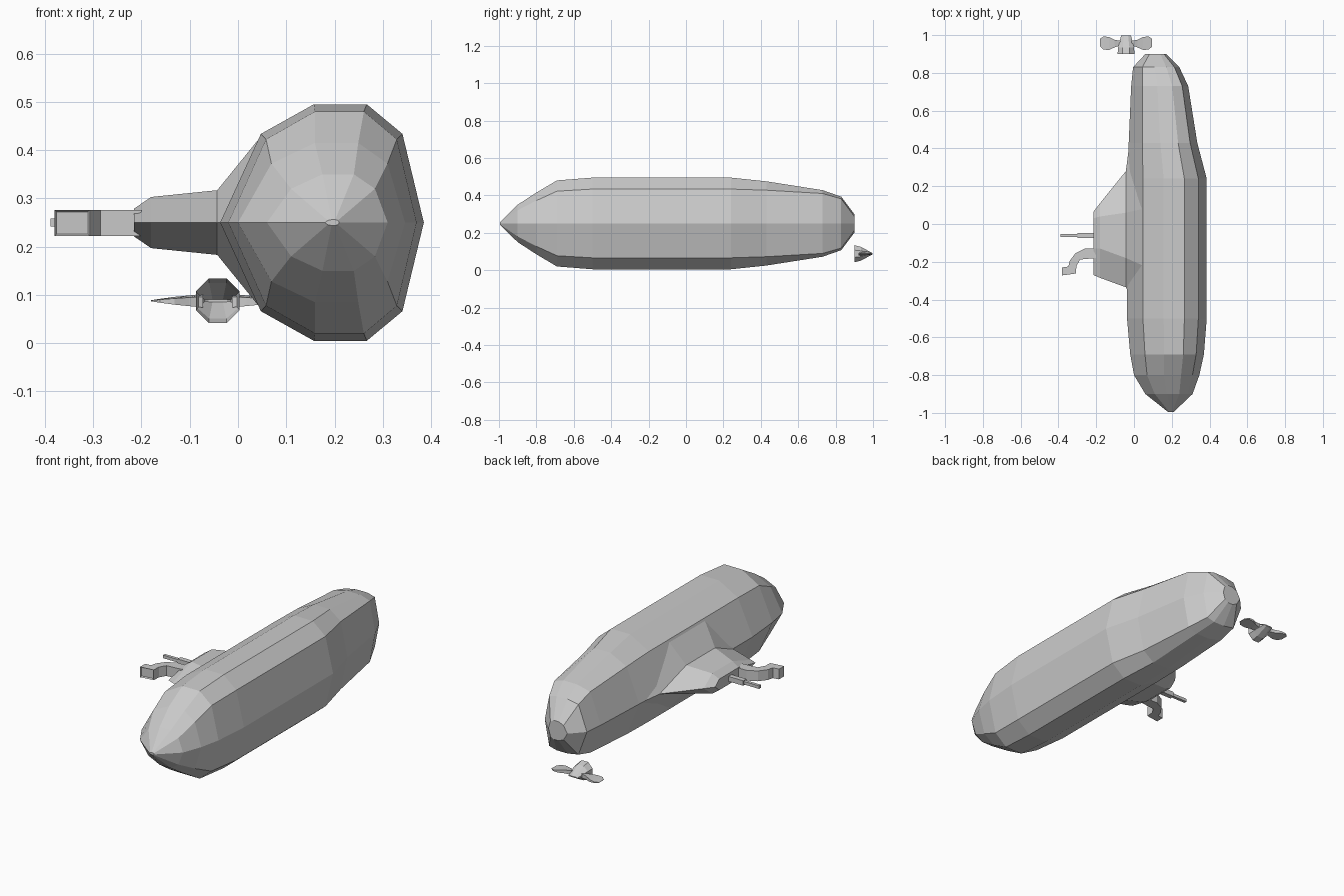
import bpy, bmesh
from mathutils import Vector

if "Cube" in bpy.data.objects:
    bpy.data.objects.remove(bpy.data.objects["Cube"])

ZC = 0.25  # height of the hull axis


def finish(bm, name):
    bmesh.ops.recalc_face_normals(bm, faces=bm.faces)
    mesh = bpy.data.meshes.new(name)
    bm.to_mesh(mesh)
    bm.free()
    obj = bpy.data.objects.new(name, mesh)
    bpy.context.collection.objects.link(obj)
    return obj


def loft(name, rings, cap_start=True, cap_end=True):
    """Skin a list of equally long point rings."""
    bm = bmesh.new()
    loops = [[bm.verts.new(p) for p in ring] for ring in rings]
    n = len(loops[0])
    for a, b in zip(loops, loops[1:]):
        for i in range(n):
            j = (i + 1) % n
            bm.faces.new((a[i], a[j], b[j], b[i]))
    if cap_start:
        bm.faces.new(loops[0])
    if cap_end:
        bm.faces.new(loops[-1])
    bmesh.ops.remove_doubles(bm, verts=bm.verts, dist=0.0005)
    return finish(bm, name)


# Hull: ten-sided sections from pointed nose to blunt offset tail
def hull_ring(y, x0, x1, half, side):
    us = (0, 0.2, 0.46, 0.72, 0.895, 1)
    ws = (0, side, 1, 1, side, 0)
    upper = [(x0 + u * (x1 - x0), y, ZC + w * half) for u, w in zip(us, ws)]
    lower = [(x, y, 2 * ZC - z) for x, y, z in upper[4:0:-1]]
    return upper + lower


hull_sections = [
    (-0.995, 0.18, 0.21, 0.006, 0.74),
    (-0.90, 0.06, 0.31, 0.10, 0.70),
    (-0.80, 0.0, 0.346, 0.165, 0.74),
    (-0.69, -0.02, 0.37, 0.23, 0.75),
    (-0.50, -0.037, 0.385, 0.245, 0.75),
    (0.24, -0.037, 0.385, 0.245, 0.75),
    (0.43, -0.028, 0.335, 0.225, 0.79),
    (0.73, -0.015, 0.287, 0.178, 0.90),
    (0.83, -0.005, 0.24, 0.143, 0.92),
    (0.90, 0.06, 0.17, 0.05, 0.75),
]
nose_tip = [(0.195, -1.0, ZC)] * 10
bm = bmesh.new()
loft("hull", [hull_ring(*s) for s in hull_sections])
bm.free()


# Sail: hexagonal plan lofted outwards along -x, flared into the hull
def sail_ring(x_end, x_mid, y_front, y_a, y_b, y_rear, half):
    return [(x_end, y_front, ZC), (x_mid, y_a, ZC + half), (x_mid, y_b, ZC + half),
            (x_end, y_rear, ZC), (x_mid, y_b, ZC - half), (x_mid, y_a, ZC - half)]


loft("sail", [
    sail_ring(-0.02, 0.047, -0.38, -0.22, 0.08, 0.46, 0.178),
    sail_ring(-0.043, -0.043, -0.335, -0.18, 0.06, 0.28, 0.067),
    sail_ring(-0.18, -0.18, -0.285, -0.13, 0.04, 0.11, 0.053),
    sail_ring(-0.215, -0.215, -0.27, -0.13, 0.03, 0.065, 0.029),
])

# Curved periscope: bent outline extruded in z, with a recessed square lens
outline = [(-0.20, -0.13), (-0.26, -0.13), (-0.31, -0.155), (-0.34, -0.195),
           (-0.347, -0.225), (-0.38, -0.23), (-0.38, -0.272), (-0.307, -0.262),
           (-0.305, -0.222), (-0.285, -0.188), (-0.20, -0.18)]
bm = bmesh.new()
lo = [bm.verts.new((x, y, 0.222)) for x, y in outline]
hi = [bm.verts.new((x, y, 0.276)) for x, y in outline]
bm.faces.new(lo)
bm.faces.new(hi)
for i in range(len(outline)):
    j = (i + 1) % len(outline)
    face = bm.faces.new((lo[i], lo[j], hi[j], hi[i]))
    if i == 6:
        lens = face
bmesh.ops.recalc_face_normals(bm, faces=bm.faces)
bmesh.ops.inset_region(bm, faces=[lens], thickness=0.006)
bmesh.ops.translate(bm, verts=lens.verts, vec=(0, 0.008, 0))
finish(bm, "periscope")


# Straight mast: two stepped square rods
def rod_ring(x, r):
    return [(x, -0.06 + a * r, ZC + b * r) for a, b in ((-1, -1), (1, -1), (1, 1), (-1, 1))]


loft("mast", [rod_ring(-0.20, 0.013), rod_ring(-0.30, 0.013),
              rod_ring(-0.30, 0.008), rod_ring(-0.388, 0.008)])

# Propeller hub: open octagonal cup pinched to a flat edge at the rear
PX, PZ = -0.042, 0.088
octagon = [(1, 0.42), (0.42, 1), (-0.42, 1), (-1, 0.42),
           (-1, -0.42), (-0.42, -1), (0.42, -1), (1, -0.42)]
hub_steps = [(0.90, 0.045, 0.046), (0.935, 0.042, 0.037), (0.998, 0.026, 0.003)]
loft("propeller_hub", [[(PX + a * rx, y, PZ + b * rz) for a, b in octagon]
                       for y, rx, rz in hub_steps], cap_start=False)

# Propeller blades: paddle plan, thinning towards the tip
blade_steps = [(0.03, 0.945, 0.97, 0.014), (0.06, 0.935, 0.975, 0.011),
               (0.09, 0.922, 0.99, 0.008), (0.12, 0.923, 0.993, 0.004),
               (0.138, 0.94, 0.98, 0.001)]
for side, name in ((-1, "left_blade"), (1, "right_blade")):
    loft(name, [[(PX + side * d, y0, PZ - t), (PX + side * d, y1, PZ - t * 0.6),
                 (PX + side * d, y1, PZ + t), (PX + side * d, y0, PZ + t * 0.6)]
                for d, y0, y1, t in blade_steps])
